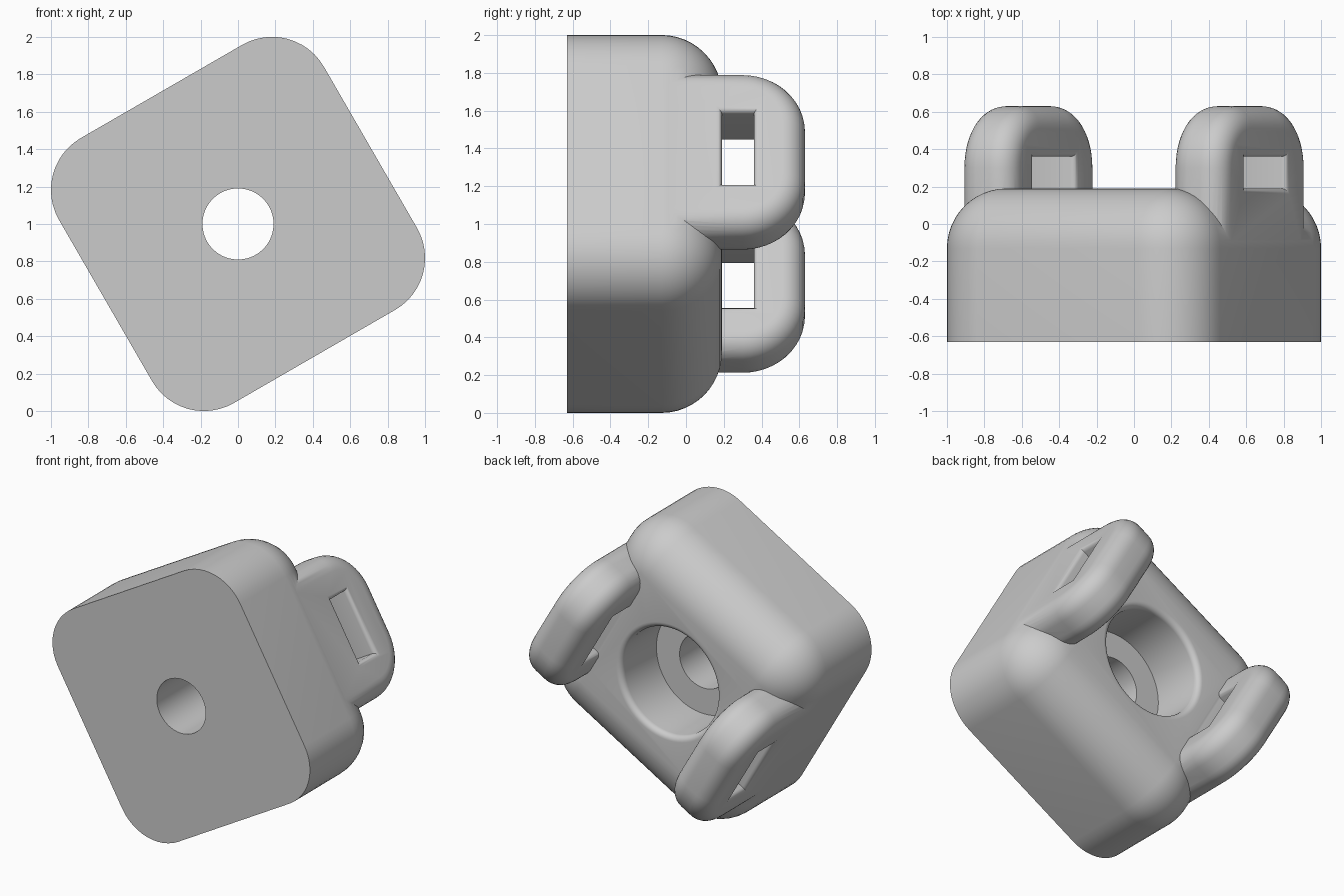
import bpy, bmesh
from math import sin, cos, pi, radians
from mathutils import Matrix, Vector

cube = bpy.data.objects.get("Cube")
if cube:
    bpy.data.objects.remove(cube)

grey = bpy.data.materials.new("plain_grey")
grey.use_nodes = True
grey.diffuse_color = (0.6, 0.6, 0.6, 1)
grey.node_tree.nodes["Principled BSDF"].inputs["Base Color"].default_value = (0.6, 0.6, 0.6, 1)

BACK, FRONT = 0.19, -0.63      # block depth
HALF, ROUND = 0.818, 0.32      # block half width and edge radius
LUG_U, LUG_H = 0.652, 0.163    # lug centre and half thickness


def quarter(n):
    return [i / n * pi / 2 for i in range(n + 1)]


def rounded_rect(hw, hh, r, n=12):
    """Closed 2D outline with n segments per corner."""
    pts = []
    for k, (sx, sy) in enumerate([(1, 1), (-1, 1), (-1, -1), (1, -1)]):
        for t in quarter(n):
            a = t + k * pi / 2
            pts.append((sx * (hw - r) + r * cos(a), sy * (hh - r) + r * sin(a)))
    return pts


def circle(r, n=72):
    return [(r * cos(2 * pi * i / n), r * sin(2 * pi * i / n)) for i in range(n)]


def loft(name, rings):
    """Skin matching 3D loops and cap both ends."""
    bm = bmesh.new()
    loops = [[bm.verts.new(p) for p in ring] for ring in rings]
    for a, b in zip(loops, loops[1:]):
        for i in range(len(a)):
            j = (i + 1) % len(a)
            bm.faces.new((a[i], a[j], b[j], b[i]))
    bm.faces.new(loops[0])
    bm.faces.new(loops[-1])
    bmesh.ops.remove_doubles(bm, verts=bm.verts, dist=0.0001)
    bmesh.ops.recalc_face_normals(bm, faces=bm.faces)
    mesh = bpy.data.meshes.new(name)
    bm.to_mesh(mesh)
    bm.free()
    mesh.materials.append(grey)
    obj = bpy.data.objects.new(name, mesh)
    bpy.context.collection.objects.link(obj)
    return obj


def combine(obj, tool, operation):
    mod = obj.modifiers.new(operation.lower(), "BOOLEAN")
    mod.operation, mod.solver, mod.object = operation, "EXACT", tool
    bpy.context.view_layer.objects.active = obj
    bpy.ops.object.modifier_apply(modifier=mod.name)
    bpy.data.objects.remove(tool)


def along_y(outline, y):
    return [(a, y, b) for a, b in outline]


def along_x(outline, x, y):
    return [(x, y + a, b) for a, b in outline]


# Block with fully rounded back edges
sections = [(0, FRONT)] + [(ROUND * (1 - cos(t)), BACK - ROUND + ROUND * sin(t)) for t in quarter(12)]
block = loft("mounting_block", [along_y(rounded_rect(HALF - e, HALF - e, ROUND - e), y)
                                for e, y in sections])

# Stepped bore with a softened rim
rim = 0.04
steps = [(0.19, FRONT - 0.2), (0.19, -0.2), (0.37, -0.2)]
steps += [(0.37 + rim * (1 - cos(t)), BACK - rim + rim * sin(t)) for t in quarter(6)]
steps += [(0.37 + rim, BACK + 0.1)]
combine(block, loft("bore_cutter", [along_y(circle(r), y) for r, y in steps]), "DIFFERENCE")


def make_lug(name, side):
    """Rounded strap loop with a slot through it."""
    edge, flare = 0.12, 0.03
    inset = [(edge * (1 - cos(t)), LUG_H - edge + edge * sin(t)) for t in quarter(8)]
    layers = [(e, -u) for e, u in reversed(inset)] + inset
    lug = loft(name, [along_x(rounded_rect(0.59 - e, 0.49 - e, 0.33 - e), side * LUG_U + u, 0.04)
                      for e, u in layers])
    grow = [(flare * (1 - cos(t)), LUG_H - flare + flare * sin(t)) for t in quarter(4)]
    grow += [(flare, LUG_H + 0.1)]
    layers = [(e, -u) for e, u in reversed(grow)] + grow
    slot = [[(side * LUG_U + u, 0.275 + sy * (0.085 + e), sz * (0.22 + e))
             for sy, sz in [(1, 1), (-1, 1), (-1, -1), (1, -1)]] for e, u in layers]
    combine(lug, loft("slot_cutter", slot), "DIFFERENCE")
    return lug


# Two lugs, one on each side
for name, side in (("left_lug", 1), ("right_lug", -1)):
    combine(block, make_lug(name, side), "UNION")

# Tilt the whole part and stand it on the floor
block.data.transform(Matrix.Translation((0, 0, 1)) @ Matrix.Rotation(radians(-30), 4, "Y"))
low = min(v.co.z for v in block.data.vertices)
block.data.transform(Matrix.Translation((0, 0, -low)))

bpy.ops.object.select_all(action="DESELECT")
block.select_set(True)
bpy.context.view_layer.objects.active = block
bpy.ops.object.shade_smooth_by_angle(angle=radians(30))
